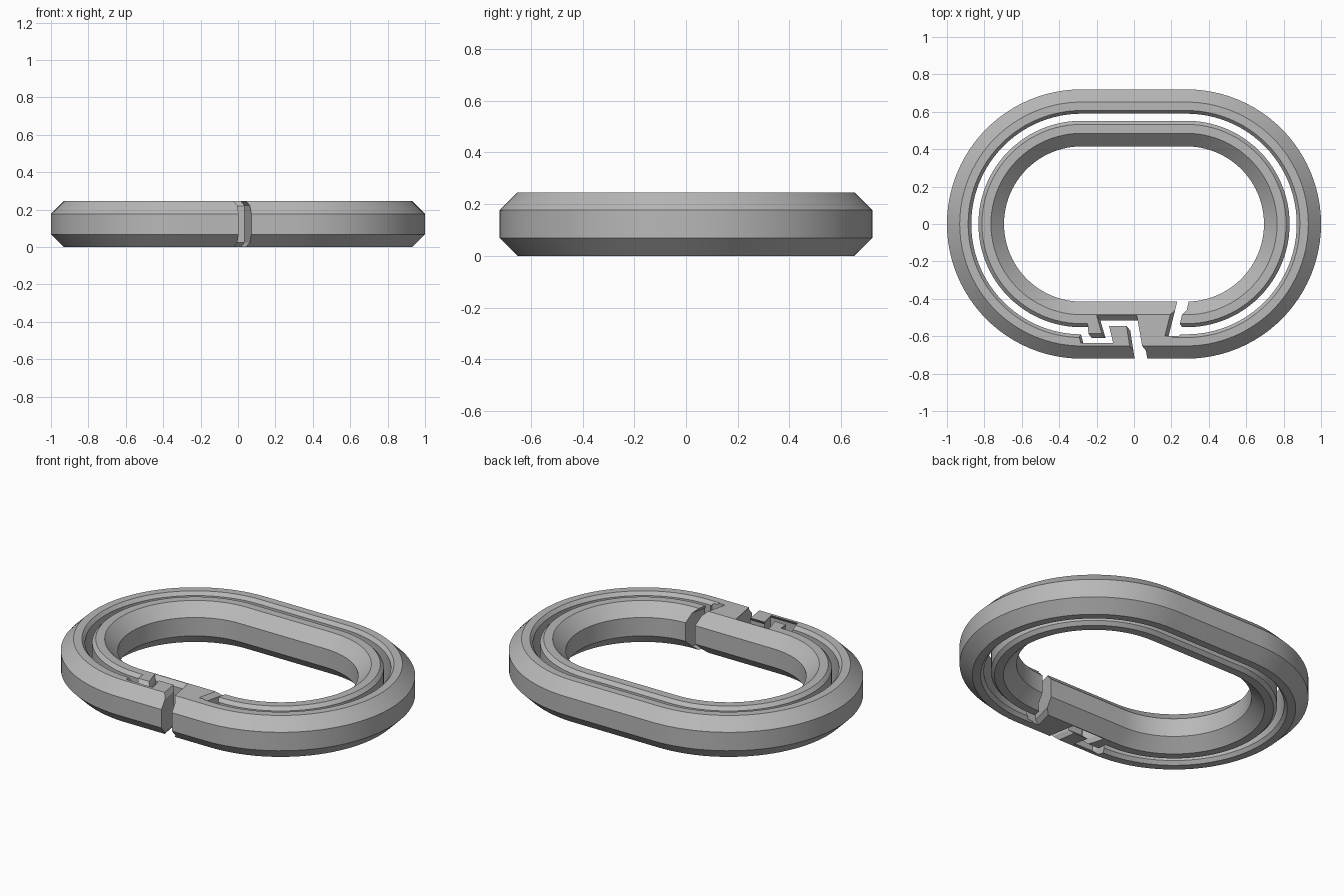
import bpy, bmesh, math

cube = bpy.data.objects.get("Cube")
if cube:
    bpy.data.objects.remove(cube, do_unlink=True)

H = 0.245          # thickness of the link
STRAIGHT = 0.28    # half length of the straight sides
SEGMENTS = 48      # steps in each half-circle end

grey = bpy.data.materials.new("plain grey")
grey.use_nodes = True
grey.diffuse_color = (0.48, 0.48, 0.48, 1)
grey.node_tree.nodes["Principled BSDF"].inputs["Base Color"].default_value = (0.48, 0.48, 0.48, 1)


def make_object(name, bm):
    bmesh.ops.recalc_face_normals(bm, faces=bm.faces)
    mesh = bpy.data.meshes.new(name)
    bm.to_mesh(mesh)
    bm.free()
    mesh.materials.append(grey)
    obj = bpy.data.objects.new(name, mesh)
    bpy.context.collection.objects.link(obj)
    return obj


def bridge(bm, loops, closed):
    """Join successive vertex loops with quads."""
    pairs = list(zip(loops, loops[1:]))
    if closed:
        pairs.append((loops[-1], loops[0]))
    for a, b in pairs:
        n = len(a)
        for i in range(n):
            j = (i + 1) % n
            bm.faces.new((a[i], a[j], b[j], b[i]))


def oval_ring(name, half_profile):
    """Sweep a (radius, height) profile, mirrored top to bottom, round an oval."""
    profile = half_profile + [(r, H - z) for r, z in reversed(half_profile)]
    bm = bmesh.new()
    loops = []
    for side, start in ((1, -math.pi / 2), (-1, math.pi / 2)):
        for i in range(SEGMENTS + 1):
            a = start + math.pi * i / SEGMENTS
            loops.append([bm.verts.new((side * STRAIGHT + r * math.cos(a), r * math.sin(a), z))
                          for r, z in profile])
    bridge(bm, loops, True)
    return make_object(name, bm)


def prism(name, outline, levels):
    """Stack an outline at (z, x shift, y shift) levels and cap it."""
    bm = bmesh.new()
    loops = [[bm.verts.new((x + dx, y + dy, z)) for x, y in outline] for z, dx, dy in levels]
    bridge(bm, loops, False)
    bm.faces.new(loops[0])
    bm.faces.new(loops[-1])
    return make_object(name, bm)


def combine(target, tool, operation):
    mod = target.modifiers.new(operation.title(), "BOOLEAN")
    mod.operation = operation
    mod.solver = "EXACT"
    mod.object = tool
    bpy.context.view_layer.objects.active = target
    bpy.ops.object.modifier_apply(modifier=mod.name)
    bpy.data.objects.remove(tool, do_unlink=True)


# Two nested oval rings with a thin channel between them
link = oval_ring("spiral_link", [(0.59, 0.02), (0.607, 0), (0.652, 0), (0.72, 0.068)])
inner = oval_ring("inner_ring", [(0.415, 0.068), (0.485, 0), (0.533, 0), (0.552, 0.02)])

# Block joining the rings at the clasp
block = prism("clasp_block", [(-0.25, -0.51), (0.225, -0.51), (0.2, -0.63), (-0.24, -0.63)],
              [(0, 0, 0), (H, 0, 0)])
combine(link, inner, "UNION")
combine(link, block, "UNION")

# Ridged cut levels, so the mating faces lock sideways
ridge = [(-0.02, -0.016, 0.02), (0.025, 0.02, -0.025),
         (H - 0.025, 0.02, -0.025), (H + 0.02, -0.016, 0.02)]

# Interlocking hook gap through the outer ring
hook_gap = prism("hook_gap", [
    (-0.305, -0.56), (-0.285, -0.635), (-0.112, -0.635), (-0.133, -0.545),
    (-0.04, -0.545), (0.0, -0.8), (0.07, -0.8), (0.015, -0.49),
    (-0.2, -0.49), (-0.172, -0.585), (-0.245, -0.585), (-0.255, -0.54)], ridge)
combine(link, hook_gap, "DIFFERENCE")

# Slanted opening through the inner ring
slot_levels = [(z, dx, 0) for z, dx, dy in ridge]
inner_slot = prism("inner_slot", [(0.225, -0.36), (0.165, -0.6), (0.23, -0.6), (0.285, -0.36)],
                   slot_levels)
combine(link, inner_slot, "DIFFERENCE")

# Smooth bends with crisp bevel edges
bpy.ops.object.select_all(action="DESELECT")
link.select_set(True)
bpy.context.view_layer.objects.active = link
bpy.ops.object.shade_smooth_by_angle(angle=math.radians(25))
